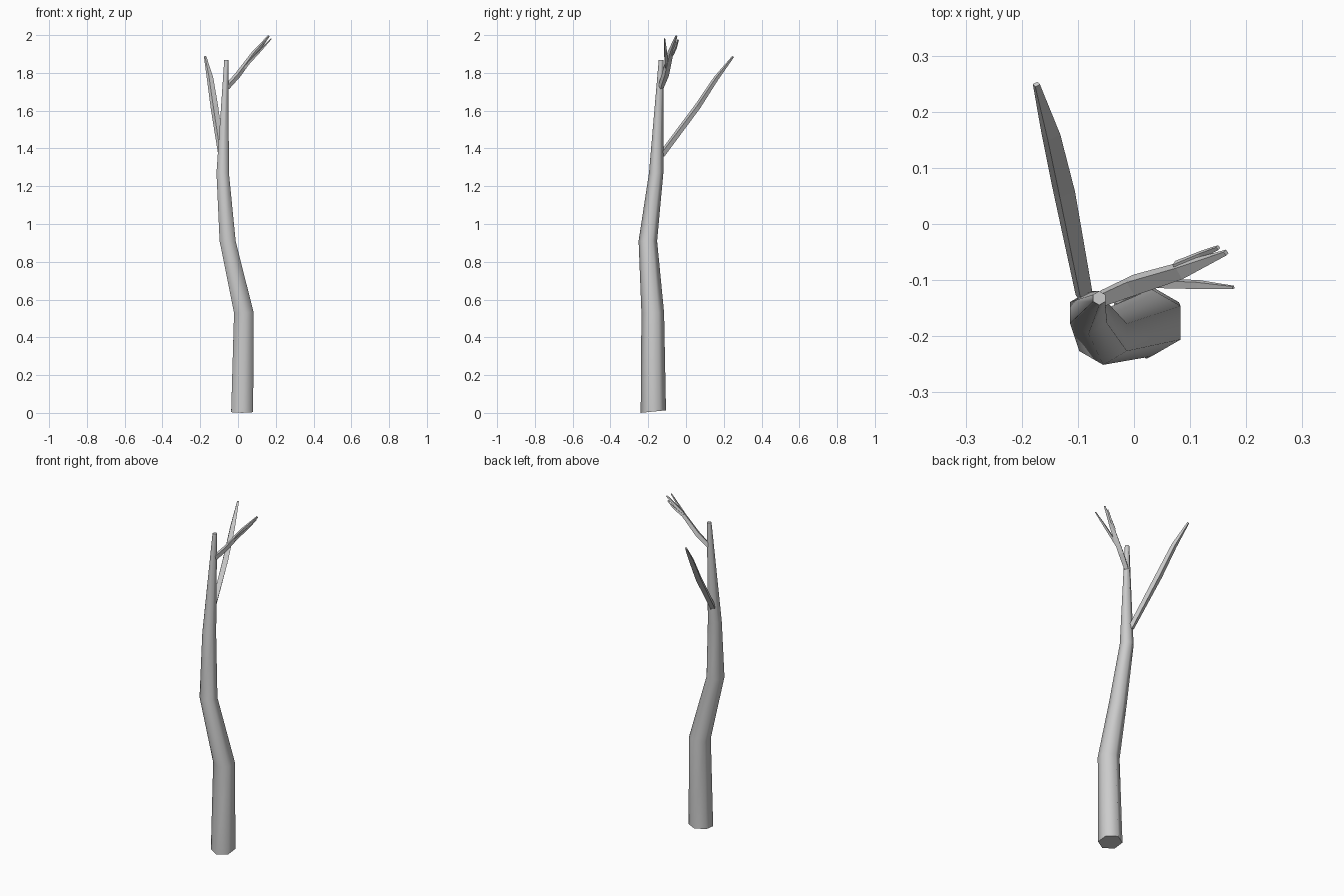
import bpy, bmesh, math
from mathutils import Vector

if "Cube" in bpy.data.objects:
    bpy.data.objects.remove(bpy.data.objects["Cube"])


def skin(name, rings, smooth_angle=None):
    """Bridge a list of vertex rings into a capped tube."""
    bm = bmesh.new()
    loops = [[bm.verts.new(p) for p in r] for r in rings]
    n = len(loops[0])
    for a, b in zip(loops, loops[1:]):
        for i in range(n):
            j = (i + 1) % n
            bm.faces.new((a[i], a[j], b[j], b[i]))
    bm.faces.new(loops[0][::-1])
    bm.faces.new(loops[-1])
    bmesh.ops.recalc_face_normals(bm, faces=bm.faces)
    me = bpy.data.meshes.new(name)
    bm.to_mesh(me)
    bm.free()
    ob = bpy.data.objects.new(name, me)
    bpy.context.collection.objects.link(ob)
    if smooth_angle:
        bpy.ops.object.select_all(action='DESELECT')
        ob.select_set(True)
        bpy.context.view_layer.objects.active = ob
        bpy.ops.object.shade_smooth_by_angle(angle=math.radians(smooth_angle))
    return ob


def branch(name, path):
    """Four-sided twig; path holds (x, y, z, half width, half height)."""
    pts = [Vector(p[:3]) for p in path]
    rings = []
    for i, p in enumerate(path):
        d = (pts[min(i + 1, len(pts) - 1)] - pts[max(i - 1, 0)]).normalized()
        side = d.cross(Vector((0, 0, 1))).normalized()
        up = side.cross(d)
        w, h = p[3], p[4]
        rings.append([pts[i] + side * w * sx + up * h * sy
                      for sx, sy in ((1, .5), (-.5, 1), (-1, -.5), (.5, -1))])
    return skin(name, rings)


# Trunk: hexagonal rings (x, y, z, radius, tilt along y)
trunk = [(0.022, -0.173, 0.007, 0.067, 0.1),
         (0.031, -0.176, 0.53, 0.060, 0.0),
         (-0.055, -0.202, 0.91, 0.049, 0.0),
         (-0.081, -0.158, 1.27, 0.038, 0.0),
         (-0.062, -0.132, 1.868, 0.0125, 0.0)]
rings = []
for x, y, z, r, tilt in trunk:
    ring = []
    for i in range(6):
        a = math.radians(90 + 60 * i)
        ring.append((x + r * math.cos(a), y + r * math.sin(a),
                     z + tilt * r * math.sin(a)))
    rings.append(ring)
skin("trunk", rings, 70)

# Lower branch, reaching backwards
branch("lower_branch", [(-0.088, -0.13, 1.365, 0.015, 0.016),
                        (-0.125, 0.06, 1.62, 0.019, 0.015),
                        (-0.148, 0.16, 1.772, 0.016, 0.012),
                        (-0.174, 0.249, 1.886, 0.006, 0.005)])

# Upper branch with its two side twigs
branch("upper_branch", [(-0.058, -0.133, 1.725, 0.014, 0.014),
                        (0.0, -0.109, 1.79, 0.018, 0.014),
                        (0.085, -0.083, 1.905, 0.015, 0.011),
                        (0.164, -0.051, 1.996, 0.005, 0.005)])
branch("inner_twig", [(0.075, -0.075, 1.895, 0.009, 0.008),
                      (0.12, -0.055, 1.935, 0.007, 0.006),
                      (0.15, -0.042, 1.975, 0.004, 0.004)])
branch("outer_twig", [(0.03, -0.105, 1.825, 0.009, 0.008),
                      (0.115, -0.108, 1.915, 0.008, 0.006),
                      (0.177, -0.113, 1.982, 0.003, 0.003)])
